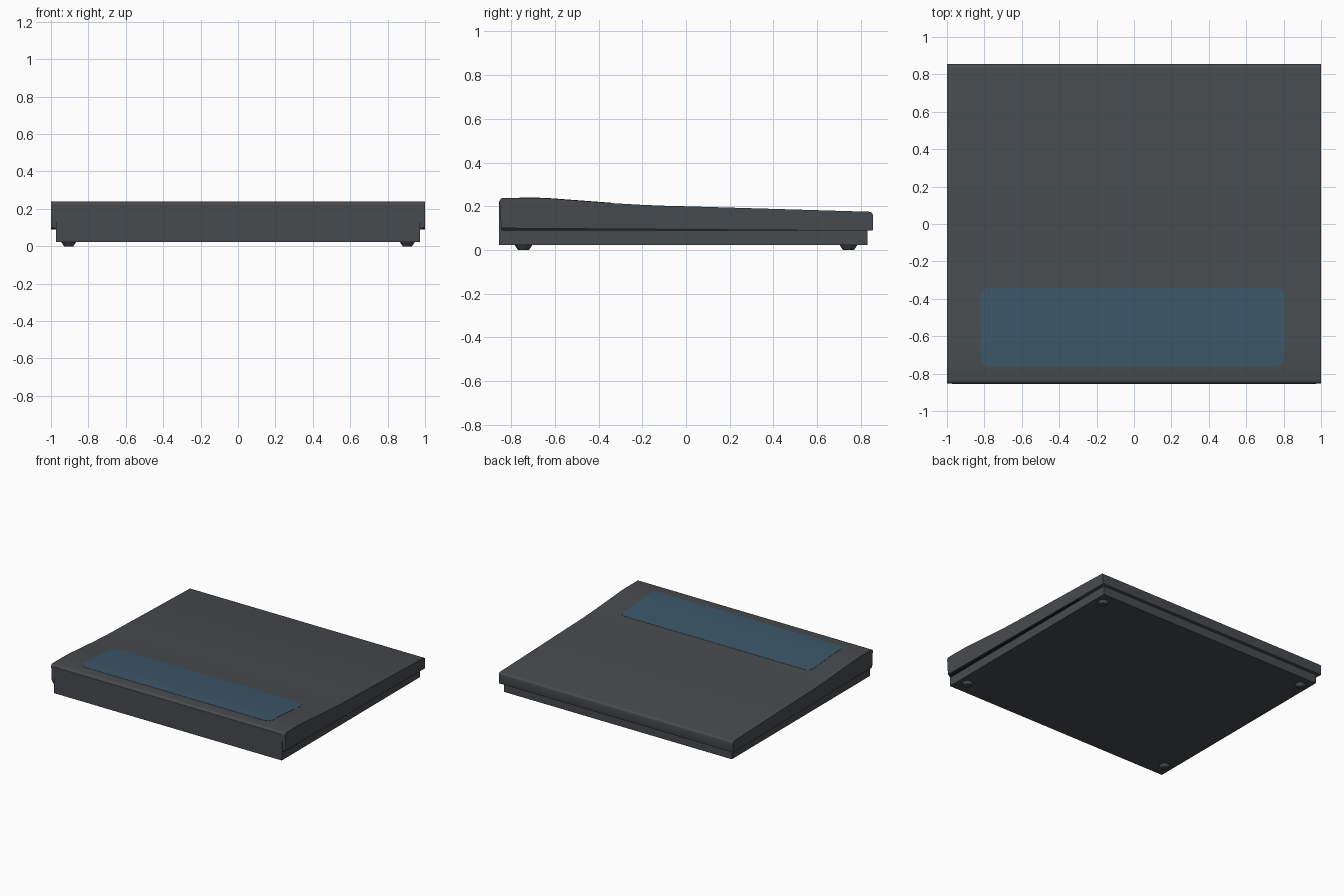
import bpy, bmesh, math
from mathutils import Vector

if "Cube" in bpy.data.objects:
    bpy.data.objects.remove(bpy.data.objects["Cube"])


def material(name, rgb):
    m = bpy.data.materials.new(name)
    m.diffuse_color = (*rgb, 1)
    m.use_nodes = True
    m.node_tree.nodes["Principled BSDF"].inputs["Base Color"].default_value = m.diffuse_color
    return m


BODY = material("charcoal plastic", (0.063, 0.071, 0.076))
PANEL = material("blue panel", (0.045, 0.093, 0.138))
SEAM = material("dark seam", (0.014, 0.015, 0.016))


def finish(bm, name, mat, smooth=True):
    bmesh.ops.recalc_face_normals(bm, faces=bm.faces)
    me = bpy.data.meshes.new(name)
    bm.to_mesh(me)
    bm.free()
    ob = bpy.data.objects.new(name, me)
    bpy.context.collection.objects.link(ob)
    me.materials.append(mat)
    if smooth:
        bpy.ops.object.select_all(action='DESELECT')
        ob.select_set(True)
        bpy.context.view_layer.objects.active = ob
        bpy.ops.object.shade_smooth_by_angle(angle=math.radians(30))
    return ob


def extrude_x(name, profile, x0, x1, mat, smooth=True):
    """Extrude a (y, z) outline from x0 to x1."""
    bm = bmesh.new()
    f = bm.faces.new([bm.verts.new((x0, y, z)) for y, z in profile])
    r = bmesh.ops.extrude_face_region(bm, geom=[f])
    verts = [g for g in r["geom"] if isinstance(g, bmesh.types.BMVert)]
    bmesh.ops.translate(bm, verts=verts, vec=(x1 - x0, 0, 0))
    return finish(bm, name, mat, smooth)


def arc(cx, cy, r, a0, a1, n=5):
    return [(cx + r * math.cos(math.radians(a0 + (a1 - a0) * i / n)),
             cy + r * math.sin(math.radians(a0 + (a1 - a0) * i / n))) for i in range(n + 1)]


# Top surface line of the lid: flat at the front, then a gentle fall to the back
TOP = [(-0.836, 0.2385), (-0.69, 0.2385), (-0.62, 0.2355), (-0.5, 0.2265), (-0.34, 0.2145),
       (-0.2, 0.2065), (-0.1, 0.2025), (0.0, 0.2), (0.84, 0.175)]


def top_z(y):
    for (y0, z0), (y1, z1) in zip(TOP, TOP[1:]):
        if y <= y1:
            return z0 + (z1 - z0) * (y - y0) / (y1 - y0)
    return TOP[-1][1]


# Lid, overhanging the base on the sides and back
lid = [(-0.845, 0.1)] + arc(-0.836, 0.2215, 0.017, 180, 90) + TOP[1:-1]
lid += arc(0.838, 0.158, 0.017, 88, 0) + arc(0.85, 0.094, 0.005, 0, -90, 2) + [(0.57, 0.09)]
extrude_x("lid", lid, -1, 1, BODY)

# Base tray, with its front wall rising inside the lid
base = [(-0.855, 0.022), (0.83, 0.022), (0.83, 0.13), (-0.8, 0.15), (-0.82, 0.222), (-0.855, 0.222)]
extrude_x("base", base, -0.973, 0.973, BODY, False)

# Thin dark wedge seams between lid and base
seam = [(-0.845, 0.09), (0.57, 0.0895), (0.57, 0.092), (-0.845, 0.102)]
for s, side in ((1, "right"), (-1, "left")):
    extrude_x("seam_" + side, seam, s * 0.96, s * 0.99, SEAM, False)

# Blue rounded panel that follows the lid surface
bm = bmesh.new()
x0, x1, y0, y1, r = -0.82, 0.805, -0.762, -0.34, 0.045
outline = (arc(x1 - r, y1 - r, r, 0, 90) + arc(x0 + r, y1 - r, r, 90, 180)
           + arc(x0 + r, y0 + r, r, 180, 270) + arc(x1 - r, y0 + r, r, 270, 360))
bm.faces.new([bm.verts.new((x, y, 0)) for x, y in outline])
for y, z in TOP[1:4]:
    bmesh.ops.bisect_plane(bm, geom=bm.verts[:] + bm.edges[:] + bm.faces[:],
                           plane_co=Vector((0, y, 0)), plane_no=Vector((0, 1, 0)))
for v in bm.verts:
    v.co.z = top_z(v.co.y) - 0.001
ret = bmesh.ops.extrude_face_region(bm, geom=bm.faces[:])
for g in ret["geom"]:
    if isinstance(g, bmesh.types.BMVert):
        g.co.z += 0.0025
finish(bm, "blue_panel", PANEL)

# Four tapered round feet
for sx in (-1, 1):
    for sy in (-1, 1):
        bm = bmesh.new()
        bmesh.ops.create_cone(bm, cap_ends=True, segments=24, radius1=0.025, radius2=0.041, depth=0.024)
        bmesh.ops.translate(bm, verts=bm.verts, vec=(sx * 0.905, sy * 0.743, 0.012))
        finish(bm, "foot_%s_%s" % ("front" if sy < 0 else "back", "left" if sx < 0 else "right"), BODY)
